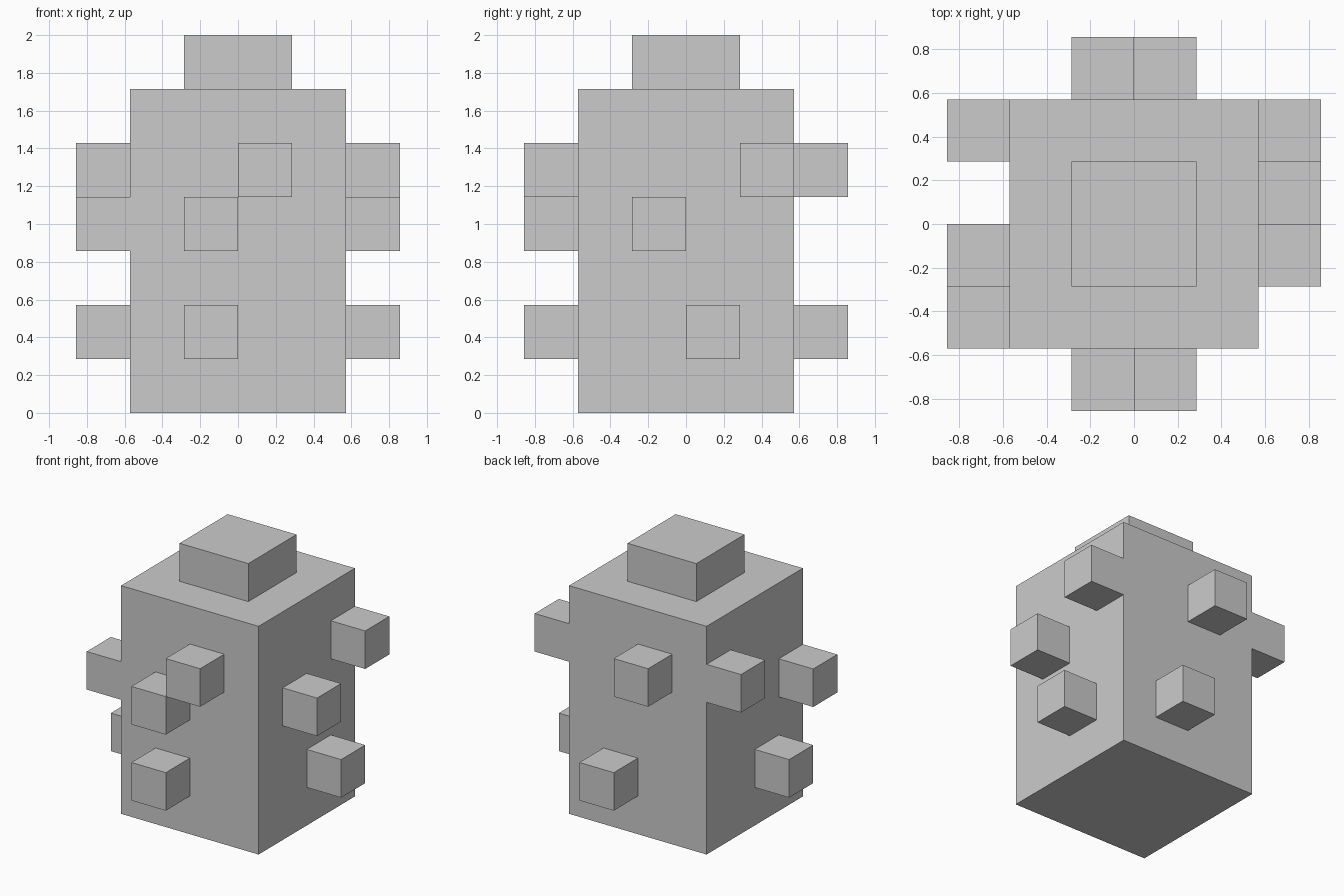
import bpy

if "Cube" in bpy.data.objects:
    bpy.data.objects.remove(bpy.data.objects["Cube"])

U = 2 / 7  # grid unit: the model is 7 units tall


def box(name, lo, hi):
    """Box between two corners given in grid units."""
    centre = [(a + b) / 2 * U for a, b in zip(lo, hi)]
    bpy.ops.mesh.primitive_cube_add(size=1, location=centre)
    obj = bpy.context.object
    obj.name = name
    obj.scale = [(b - a) * U for a, b in zip(lo, hi)]
    bpy.ops.object.transform_apply(location=False, rotation=False, scale=True)
    return obj


# Main block and the cap on top
box("body", (-2, -2, 0), (2, 2, 6))
box("top_cap", (-1, -1, 6), (1, 1, 7))

# Unit knobs per side: (position along the face, height)
knobs = {
    "front": [(0, 4), (-1, 3), (-1, 1)],
    "back": [(-1, 4), (0, 1)],
    "right": [(1, 4), (-1, 3), (0, 1)],
    "left": [(1, 4), (-2, 3), (-1, 1)],
}
place = {
    "front": lambda a, z: (a, -3, z),
    "back": lambda a, z: (a, 2, z),
    "right": lambda a, z: (2, a, z),
    "left": lambda a, z: (-3, a, z),
}
for side, spots in knobs.items():
    for i, (a, z) in enumerate(spots, 1):
        lo = place[side](a, z)
        box(f"{side}_knob_{i}", lo, [c + 1 for c in lo])
